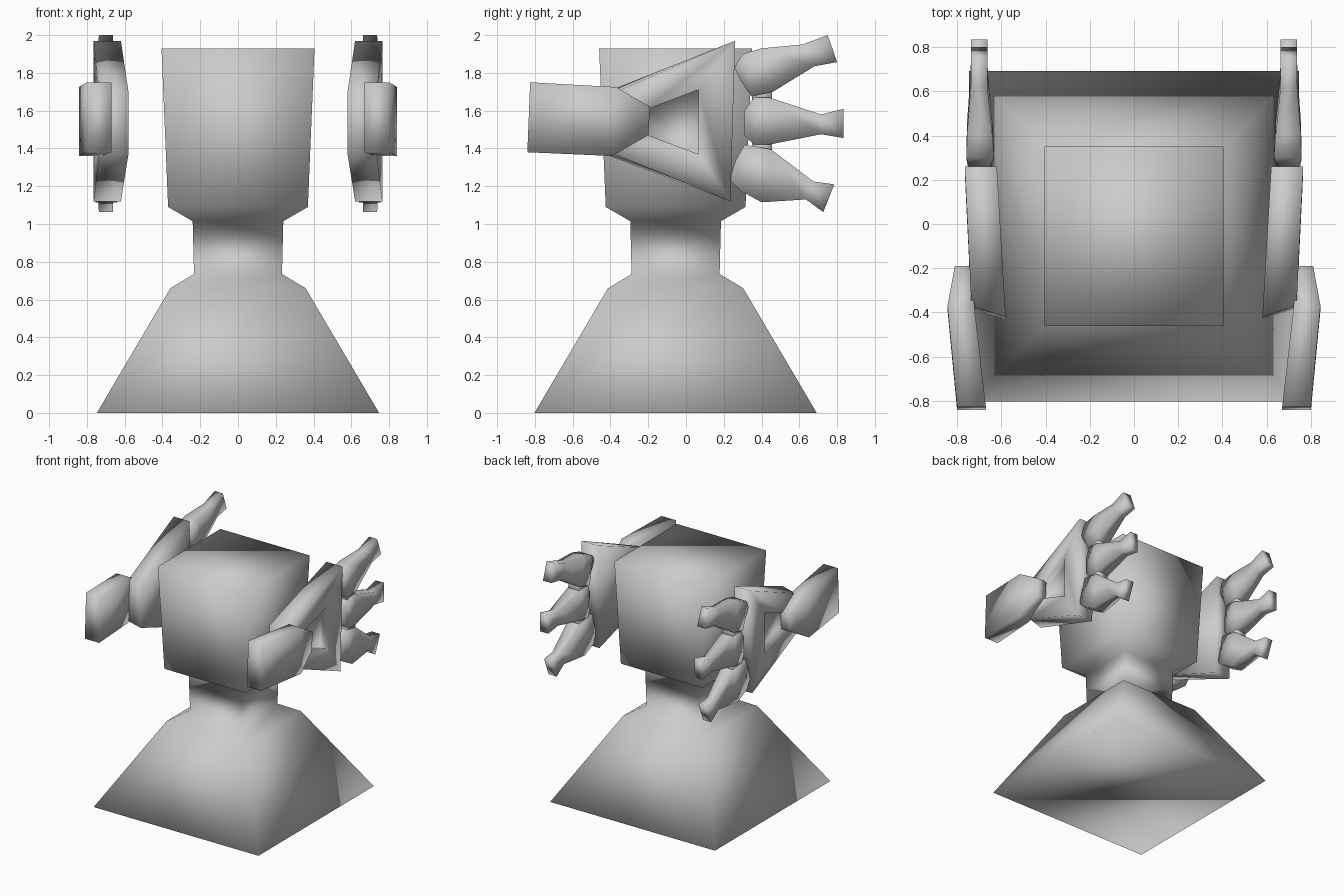
import bpy, bmesh

if "Cube" in bpy.data.objects:
    bpy.data.objects.remove(bpy.data.objects["Cube"])


def finish(name, bm, mirrored=True):
    bmesh.ops.recalc_face_normals(bm, faces=bm.faces[:])
    me = bpy.data.meshes.new(name)
    bm.to_mesh(me)
    bm.free()
    me.shade_smooth()
    ob = bpy.data.objects.new(name, me)
    bpy.context.collection.objects.link(ob)
    if mirrored:
        ob.modifiers.new("other_side", 'MIRROR')
    return ob


def loft(rings):
    """Closed skin through rings of four points."""
    bm = bmesh.new()
    rows = [[bm.verts.new(p) for p in r] for r in rings]
    for a, b in zip(rows, rows[1:]):
        for i in range(4):
            j = (i + 1) % 4
            bm.faces.new((a[i], a[j], b[j], b[i]))
    bm.faces.new(rows[0])
    bm.faces.new(rows[-1][::-1])
    return bm


def limb_ring(top, bottom, x0, x1, skew=0.0):
    """Four-sided ring across a limb; top and bottom are (y, z)."""
    (yt, zt), (yb, zb) = top, bottom
    return [(x0, yt, zt), (x1, yt + skew, zt), (x1, yb + skew, zb), (x0, yb, zb)]


# base, neck and head as one square stack
stack = [(0, .747), (.66, .358), (.735, .233), (1.015, .24), (1.09, .37), (1.93, .405)]
cy = -.055
finish("bust", loft([[(-h, cy - h, z), (h, cy - h, z), (h, cy + h, z), (-h, cy + h, z)]
                     for z, h in stack]), False)

# forearm
finish("forearm", loft([
    limb_ring((-.825, 1.75), (-.84, 1.38), .67, .80),
    limb_ring((-.37, 1.725), (-.39, 1.36), .722, .843),
    limb_ring((-.19, 1.62), (-.20, 1.47), .725, .81)]))

# palm with a recess in its outer face
bm = loft([
    limb_ring((-.42, 1.70), (-.43, 1.37), .58, .735, .05),
    limb_ring((.26, 1.97), (.235, 1.12), .62, .765)])
bm.normal_update()
outer = max(bm.faces, key=lambda f: f.calc_center_median().x)
for depth in (0, .055):
    bmesh.ops.inset_individual(bm, faces=[outer], thickness=.01)
    for v in outer.verts:
        up = v.co.z > 1.54
        if v.co.y > -.1:
            v.co = (.757 - depth, .065, 1.71 if up else 1.37)
        else:
            v.co = (.743 - depth, -.20, 1.61 if up else 1.47)
finish("palm", bm)

# fingers: knuckle, bulge, neck and flared tip
widths = [(.655, .745), (.632, .757), (.64, .755), (.662, .738), (.663, .737)]
fingers = {
    "upper_finger": [((.255, 1.83), (.29, 1.76)), ((.30, 1.90), (.345, 1.676)),
                     ((.40, 1.93), (.46, 1.70)), ((.615, 1.95), (.68, 1.835)),
                     ((.75, 2.0), (.80, 1.857))],
    "middle_finger": [((.31, 1.60), (.31, 1.47)), ((.36, 1.67), (.36, 1.42)),
                      ((.44, 1.67), (.44, 1.42)), ((.715, 1.58), (.715, 1.475)),
                      ((.835, 1.61), (.835, 1.455))],
    "lower_finger": [((.26, 1.33), (.23, 1.235)), ((.31, 1.42), (.29, 1.175)),
                     ((.45, 1.395), (.40, 1.115)), ((.675, 1.225), (.635, 1.13)),
                     ((.785, 1.21), (.727, 1.063))],
}
for name, pairs in fingers.items():
    finish(name, loft([limb_ring(t, b, *w) for (t, b), w in zip(pairs, widths)]))

# webs joining the fingers
for name, z0, z1 in (("upper_web", 1.62, 1.74), ("lower_web", 1.34, 1.46)):
    finish(name, loft([limb_ring((.35, z1), (.35, z0), .645, .75),
                       limb_ring((.455, z1), (.455, z0), .65, .745)]))
